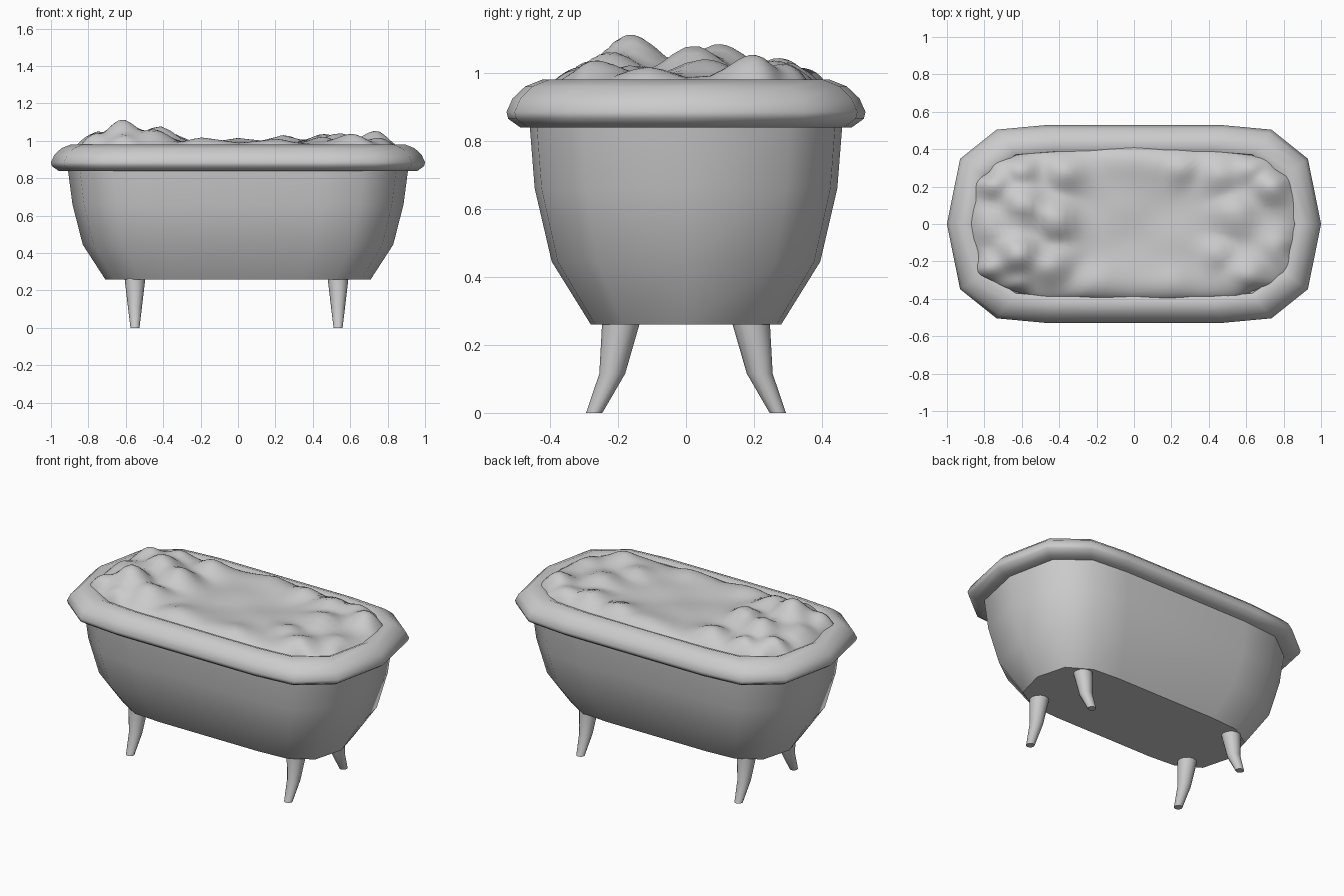
import bpy, math
from mathutils import Vector

if "Cube" in bpy.data.objects:
    bpy.data.objects.remove(bpy.data.objects["Cube"])

# Quarter plan of the tub (unit ratios), mirrored into a full 16-sided loop
QUARTER = [(1, 0), (.93, .66), (.735, .955), (.48, 1), (0, 1)]
HALF = QUARTER + [(-x, y) for x, y in QUARTER[-2::-1]]
PLAN = HALF + [(x, -y) for x, y in HALF[-2:0:-1]]


def make(name, rings, cap_start=False, cap_end=False, angle=45):
    n = len(rings[0])
    verts = [v for r in rings for v in r]
    faces = [(i*n + j, i*n + (j+1) % n, (i+1)*n + (j+1) % n, (i+1)*n + j)
             for i in range(len(rings)-1) for j in range(n)]
    if cap_start:
        faces.append(tuple(range(n))[::-1])
    if cap_end:
        faces.append(tuple(range((len(rings)-1)*n, len(rings)*n)))
    me = bpy.data.meshes.new(name)
    me.from_pydata(verts, [], faces)
    me.update()
    ob = bpy.data.objects.new(name, me)
    bpy.context.collection.objects.link(ob)
    bpy.ops.object.select_all(action='DESELECT')
    ob.select_set(True)
    bpy.context.view_layer.objects.active = ob
    bpy.ops.object.shade_smooth_by_angle(angle=math.radians(angle))
    return ob


def plan_ring(a, b, z):
    return [(a*x, b*y, z) for x, y in PLAN]


# Tub body
make("tub_body", [plan_ring(a, b, z) for a, b, z in
     [(.71, .28, .26), (.83, .395, .445), (.885, .445, .66), (.91, .46, .85)]],
     cap_start=True)

# Rolled rim, profile given as inset from the outermost outline
make("tub_rim", [plan_ring(1-d, .528-d, z) for d, z in
     [(.10, .84), (.04, .84), (.005, .865), (0, .885), (.018, .925),
      (.055, .96), (.105, .98), (.14, .965), (.15, .88)]], angle=60)

# Curved tapering legs
for sx, side in ((-1, "left"), (1, "right")):
    for sy, end in ((-1, "front"), (1, "back")):
        rings = []
        for y, z, r in [(.27, 0, .024), (.217, .115, .038), (.192, .26, .055), (.18, .34, .06)]:
            rings.append([(-.008 + sx*.543 + r*math.cos(k*math.tau/12),
                           sy*y + r*math.sin(k*math.tau/12), z) for k in range(12)])
        make(f"{end}_{side}_leg", rings, True, True)

# Foam: a lumpy sheet in the tub, mounded at both ends (x, y, radius, height)
LUMPS = [(-.62, -.16, .14, .135), (-.42, .02, .13, .095), (-.78, -.24, .12, .09),
         (-.76, .22, .12, .09), (-.60, .10, .14, .10), (-.45, -.22, .13, .075),
         (-.60, .29, .11, .07), (-.38, .28, .12, .06), (-.78, 0, .13, .075),
         (-.62, -.32, .10, .06), (.75, .20, .12, .09), (.55, .05, .13, .055),
         (.62, -.28, .13, .065), (.46, .27, .12, .06), (.78, -.12, .11, .05),
         (.25, .31, .11, .045), (-.2, -.32, .13, .04), (.2, -.32, .12, .035),
         (0, .35, .16, .04), (.62, .30, .11, .05), (.45, -.15, .10, .04)]
N, M = 112, 26


def foam_point(k, t):
    a = math.tau*k/N
    c, s = math.cos(a), math.sin(a)
    p = 2/3.6
    w = 1 + .014*math.sin(9*a) + .012*math.sin(16*a + 1)
    x = .88*w*t*math.copysign(abs(c)**p, c)
    y = .41*w*t*math.copysign(abs(s)**p, s)
    bump = sum((h*math.exp(-1.4*((x-u)**2 + (y-v)**2)/r**2))**2.5
               for u, v, r, h in LUMPS)**.4
    ripple = .006*math.sin(13*x + 2)*math.sin(17*y)
    return Vector((x, y, .93 + (.055 + bump + ripple)*math.sqrt(max(0, 1 - t**9))))


steps = [math.sin(math.pi/2*(i/M)) for i in range(M, 0, -1)]
make("bath_foam", [[foam_point(k, t) for k in range(N)] for t in steps],
     cap_end=True, angle=80)
